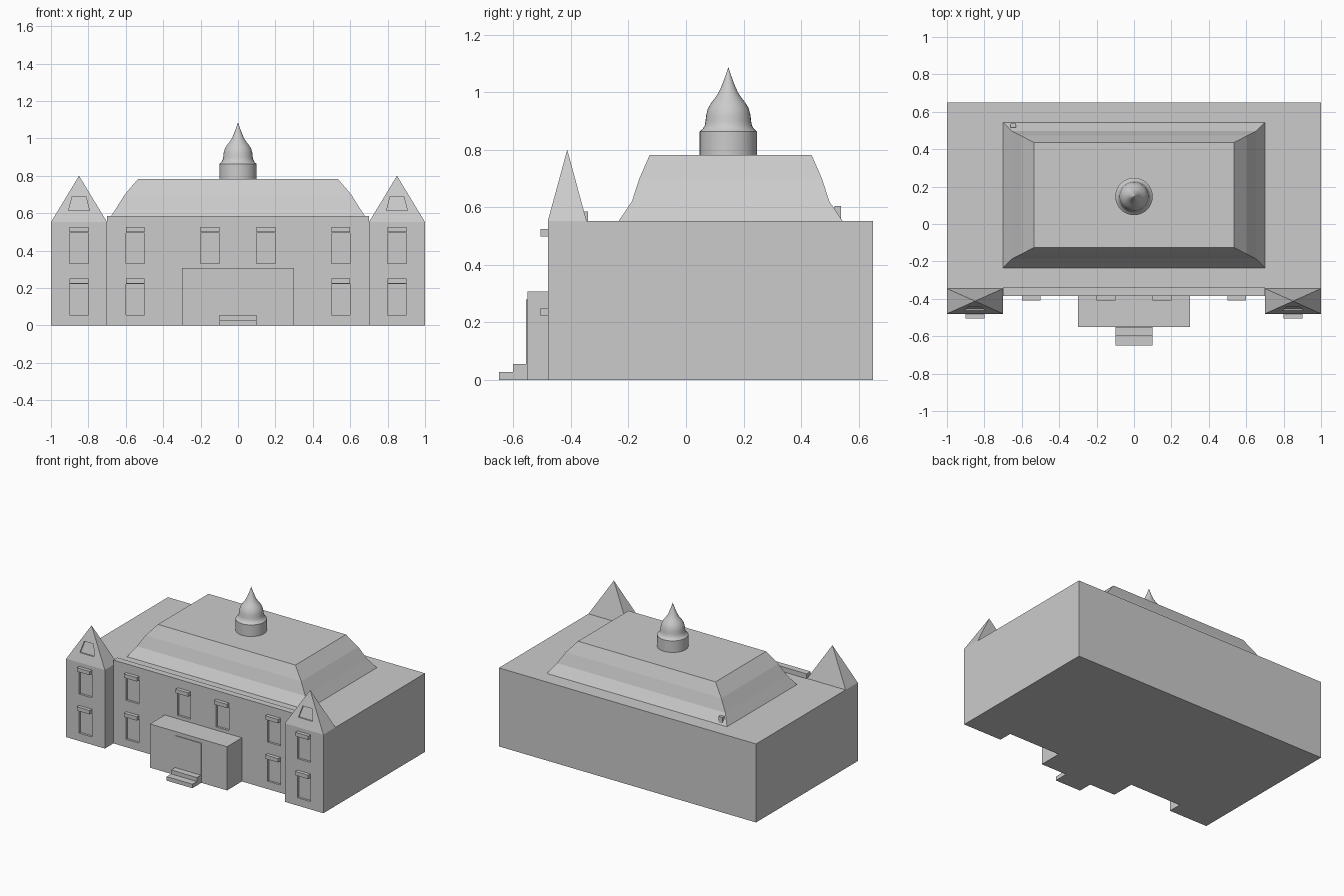
import bpy, bmesh, math

if "Cube" in bpy.data.objects:
    bpy.data.objects.remove(bpy.data.objects["Cube"])


def finish(name, bm):
    bmesh.ops.recalc_face_normals(bm, faces=bm.faces)
    me = bpy.data.meshes.new(name)
    bm.to_mesh(me)
    bm.free()
    ob = bpy.data.objects.new(name, me)
    bpy.context.collection.objects.link(ob)
    return ob


def add_loft(bm, rings):
    """Stack closed rings of points and cap both ends."""
    vs = [[bm.verts.new(p) for p in r] for r in rings]
    n = len(vs[0])
    for a, b in zip(vs, vs[1:]):
        for i in range(n):
            bm.faces.new((a[i], a[(i + 1) % n], b[(i + 1) % n], b[i]))
    bm.faces.new(vs[0])
    bm.faces.new(vs[-1])


def rect(x0, x1, y0, y1, z):
    return [(x0, y0, z), (x1, y0, z), (x1, y1, z), (x0, y1, z)]


def add_box(bm, x0, x1, y0, y1, z0, z1):
    add_loft(bm, [rect(x0, x1, y0, y1, z0), rect(x0, x1, y0, y1, z1)])


def box(name, *dims):
    bm = bmesh.new()
    add_box(bm, *dims)
    return finish(name, bm)


def cut(ob, cutter):
    mod = ob.modifiers.new("cut", 'BOOLEAN')
    mod.operation, mod.solver, mod.object = 'DIFFERENCE', 'EXACT', cutter
    cutter.hide_render = True
    bpy.context.view_layer.objects.active = ob
    bpy.ops.object.modifier_apply(modifier=mod.name)
    bpy.data.objects.remove(cutter)


WALL, TOWER, EAVE = -0.385, -0.48, 0.552

# Main building with two projecting corner towers
plan = [(-1, TOWER), (-.7, TOWER), (-.7, WALL), (.7, WALL),
        (.7, TOWER), (1, TOWER), (1, .65), (-1, .65)]
bm = bmesh.new()
add_loft(bm, [[(x, y, z) for x, y in plan] for z in (0, EAVE)])
building = finish("building", bm)

# Recessed windows and the lintels above them
LOW, HIGH = 0.055, 0.33
windows = [(s * x, y, z) for s in (-1, 1) for x, y, z in
           [(.85, TOWER, LOW), (.85, TOWER, HIGH), (.55, WALL, LOW),
            (.55, WALL, HIGH), (.15, WALL, HIGH)]]
holes, lintels = bmesh.new(), bmesh.new()
for x, y, z in windows:
    add_box(holes, x - .05, x + .05, y - .05, y + .015, z, z + .165)
    add_box(lintels, x - .05, x + .05, y - .025, y, z + .168, z + .195)
cut(building, finish("window_cutter", holes))
finish("window_lintels", lintels)

# Parapet above the central wall
box("parapet", -.7, .7, WALL, -.34, EAVE, .586)

# Pyramid tower roofs with a slanted trapezoid window recess
for side, s in (("left", -1), ("right", 1)):
    cx = s * .85
    bm = bmesh.new()
    base = [bm.verts.new(p) for p in rect(cx - .15, cx + .15, TOWER, -.345, EAVE)]
    tip = bm.verts.new((cx, -.4125, .8))
    bm.faces.new(base)
    for i in range(4):
        bm.faces.new((base[i], base[(i + 1) % 4], tip))
    roof = finish(side + "_tower_roof", bm)
    rings = []
    for z, w in ((.613, .056), (.69, .036)):
        face_y = TOWER + .0675 * (z - EAVE) / (.8 - EAVE)
        rings.append(rect(cx - w, cx + w, face_y - .05, face_y + .01, z))
    bm = bmesh.new()
    add_loft(bm, rings)
    cut(roof, finish("attic_cutter", bm))

# Mansard roof
bm = bmesh.new()
add_loft(bm, [rect(-x, x, .155 - y, .155 + y, z) for x, y, z in
              [(.7, .389, EAVE), (.655, .343, .62), (.605, .317, .70), (.535, .281, .782)]])
finish("mansard_roof", bm)

# Small ornament at the back left roof corner
box("roof_ornament", -.66, -.63, .515, .538, EAVE, .604)

# Cupola drum and onion dome
SEG = 32


def turned(name, profile):
    bm = bmesh.new()
    add_loft(bm, [[(r * math.cos(2 * math.pi * i / SEG),
                    .147 + r * math.sin(2 * math.pi * i / SEG), z)
                   for i in range(SEG)] for r, z in profile])
    ob = finish(name, bm)
    bpy.ops.object.select_all(action='DESELECT')
    ob.select_set(True)
    bpy.context.view_layer.objects.active = ob
    bpy.ops.object.shade_smooth_by_angle(angle=math.radians(35))


turned("cupola_drum", [(.1, .782), (.1, .863)])
turned("cupola_dome", [(.1, .863), (.089, .872), (.082, .884), (.079, .90),
                       (.077, .92), (.071, .943), (.06, .962), (.046, .98),
                       (.034, .998), (.024, 1.02), (.015, 1.043),
                       (.007, 1.065), (.0008, 1.085)])

# Entrance porch, door and steps
box("porch", -.3, .3, -.55, WALL, 0, .307)
box("door", -.1, .1, -.556, -.55, .056, .28)
box("upper_step", -.1, .1, -.6, -.55, 0, .056)
box("lower_step", -.1, .1, -.65, -.6, 0, .028)
